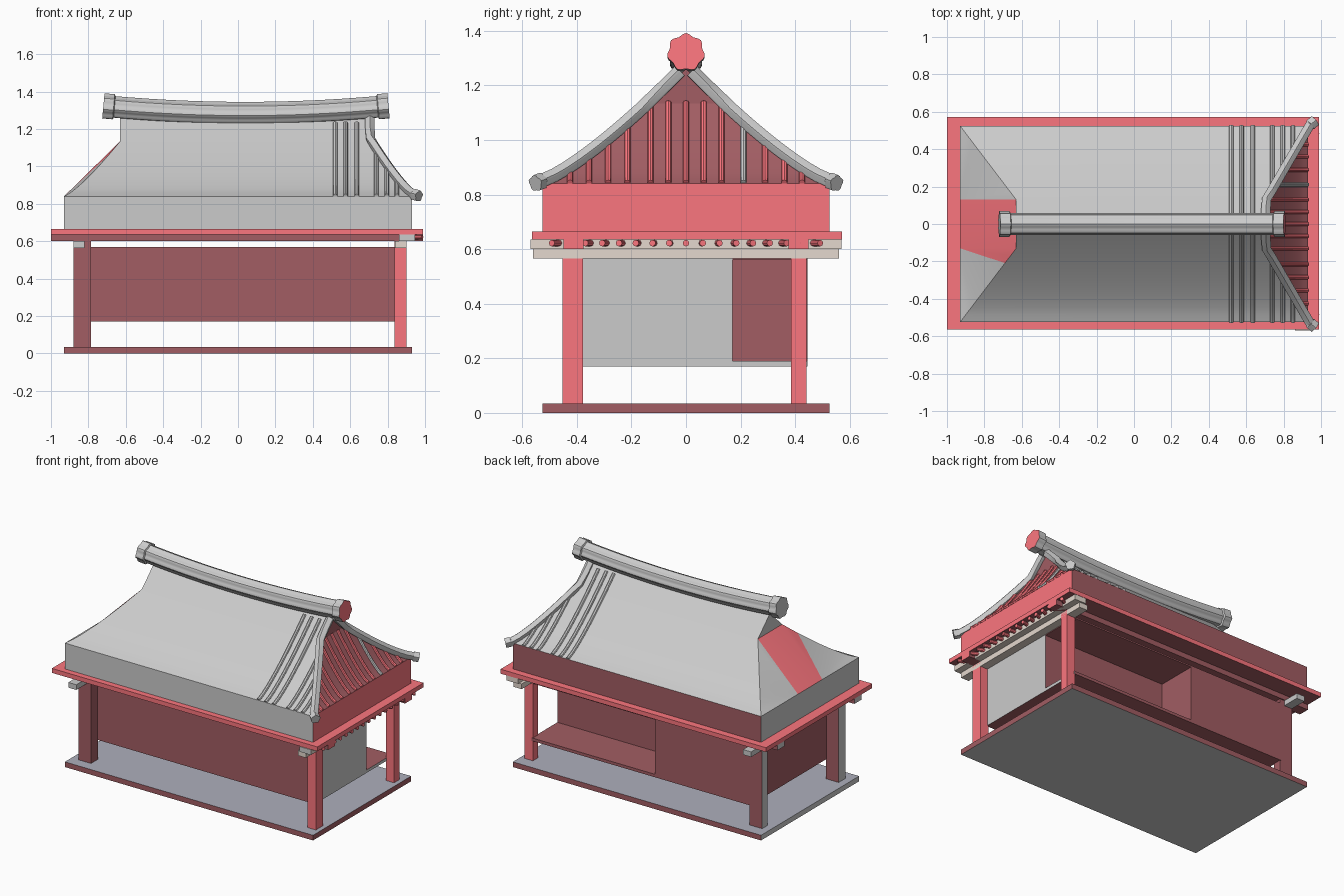
import bpy, bmesh, math
from mathutils import Vector

if "Cube" in bpy.data.objects:
    bpy.data.objects.remove(bpy.data.objects["Cube"])


def material(name, rgb):
    m = bpy.data.materials.new(name)
    m.diffuse_color = (*rgb, 1)
    m.use_nodes = True
    m.node_tree.nodes["Principled BSDF"].inputs["Base Color"].default_value = m.diffuse_color
    return m


GREY = material("grey", (.8, .8, .8))
RED = material("red", (.97, .18, .21))
DARK = material("dark_red", (.36, .11, .125))
BEIGE = material("beige", (.78, .69, .62))
SLATE = material("slate", (.42, .43, .5))
MATS = [GREY, RED, DARK, BEIGE, SLATE]


def mesh_object(name, bm, angle=25):
    bmesh.ops.remove_doubles(bm, verts=bm.verts, dist=1e-5)
    bmesh.ops.recalc_face_normals(bm, faces=bm.faces)
    me = bpy.data.meshes.new(name)
    for m in MATS:
        me.materials.append(m)
    for f in bm.faces:
        f.smooth = True
    bm.to_mesh(me)
    bm.free()
    me.set_sharp_from_angle(angle=math.radians(angle))
    ob = bpy.data.objects.new(name, me)
    bpy.context.collection.objects.link(ob)
    return ob


def face(bm, pts, mat):
    f = bm.faces.new([bm.verts.new(p) for p in pts])
    f.material_index = MATS.index(mat)


def box(name, x, y, z, mat, **sides):
    """Box from ranges; sides such as right=GREY recolour single faces."""
    bm = bmesh.new()
    bmesh.ops.create_cube(bm, size=1)
    names = {(1, 0, 0): "right", (-1, 0, 0): "left", (0, -1, 0): "front",
             (0, 1, 0): "back", (0, 0, 1): "top", (0, 0, -1): "bottom"}
    for f in bm.faces:
        f.normal_update()
        key = names[tuple(round(c) for c in f.normal)]
        f.material_index = MATS.index(sides.get(key, mat))
    for v in bm.verts:
        v.co = [r[0] + (r[1] - r[0]) * (c + .5) for r, c in zip((x, y, z), v.co)]
    return mesh_object(name, bm)


def sweep(name, path, r, scales=None, sides=8, lobes=0, depth=0, mat=GREY, end=None):
    """Sweep a round or lobed section along a path."""
    bm = bmesh.new()
    path = [Vector(p) for p in path]
    rings = []
    for i, p in enumerate(path):
        t = (path[min(i + 1, len(path) - 1)] - path[max(i - 1, 0)]).normalized()
        side = t.cross(Vector((0, 0, 1))).normalized()
        up = side.cross(t)
        s = scales[i] if scales else 1
        ring = []
        for k in range(sides):
            a = math.tau * k / sides + math.pi / 2
            q = r * s * (1 + depth * math.cos(lobes * (a - math.pi / 2)))
            ring.append(bm.verts.new(p + side * q * math.cos(a) + up * q * math.sin(a)))
        rings.append(ring)
    idx = MATS.index(mat)
    for a, b in zip(rings, rings[1:]):
        for k in range(sides):
            j = (k + 1) % sides
            bm.faces.new((a[k], a[j], b[j], b[k])).material_index = idx
    bm.faces.new(rings[0][::-1]).material_index = idx
    bm.faces.new(rings[-1]).material_index = MATS.index(end or mat)
    return mesh_object(name, bm, 30)


# Roof curve: height and end positions as functions of distance from the ridge
YE, YT, ZE, XE, XL, XR = .525, .13, .84, .93, .63, .70


def height(y):
    return ZE + .42 * max(0, 1 - y / YE) ** 1.25


def reach(y, top):
    return top + (XE - top) * max(0, y - YT) / (YE - YT)


rows = [YE + (YT - YE) * i / 10 for i in range(11)] + [.1, .067, .033, 0]

# Roof with skirt
bm = bmesh.new()
for a, b in zip(rows, rows[1:]):
    za, zb = height(a), height(b)
    ra, rb, la, lb = reach(a, XR), reach(b, XR), -reach(a, XL), -reach(b, XL)
    for s in (-1, 1):
        face(bm, [(la, s*a, za), (ra, s*a, za), (rb, s*b, zb), (lb, s*b, zb)], GREY)
        if a > YT + 1e-4:
            face(bm, [(-XE, s*YT, ZE), (la, s*a, za), (lb, s*b, zb)],
                 RED if s < 0 and a < .24 else GREY)
    ends = [(ra, rb, DARK)] + ([(la, lb, GREY)] if a < YT + 1e-4 else [])
    for ea, eb, m in ends:
        pts = [(ea, -a, za), (ea, a, za), (eb, b, zb)]
        face(bm, pts + ([(eb, -b, zb)] if b > 0 else []), m)
zt, zs = height(YT), .66
face(bm, [(-XE, -YT, ZE), (-XE, YT, ZE), (-XL, YT, zt), (-XL, -YT, zt)], RED)
for s, m in ((-1, GREY), (1, DARK)):
    face(bm, [(-XE, s*YE, zs), (XE, s*YE, zs), (XE, s*YE, ZE), (-XE, s*YE, ZE)], m)
face(bm, [(XE, -YE, zs), (XE, YE, zs), (XE, YE, ZE), (XE, -YE, ZE)], RED)
face(bm, [(-XE, -YE, zs), (-XE, YE, zs), (-XE, YE, ZE), (-XE, YT, ZE),
          (-XE, -YT, ZE), (-XE, -YE, ZE)], GREY)
face(bm, [(-XE, -YE, zs), (XE, -YE, zs), (XE, YE, zs), (-XE, YE, zs)], DARK)
mesh_object("roof", bm, 18)

# Sagging main ridge with thicker end caps
xs = [-.72, -.665, -.66] + [-.66 + 1.40 * i / 16 for i in range(1, 16)] + [.745, .75, .805]
ridge = [(x, 0, 1.285 + .036 * ((x - .04) / .76) ** 2) for x in xs]
sweep("main_ridge", ridge, .056, [1.17, 1.17] + [1] * (len(xs) - 4) + [1.17, 1.17],
      sides=42, lobes=7, depth=.07, end=RED)

# Hip ridges on the right end
for s, n in ((-1, "front"), (1, "back")):
    path = [(XR + .005, s*y, height(y) + .012) for y in (.02, .075)]
    path += [(reach(y, XR) + .008, s*y, height(y) + .012) for y in rows[10:0:-1]]
    path += [(.94, s*.528, .85), (.942, s*.53, .849), (.968, s*.552, .841)]
    sweep(n + "_hip_ridge", path, .024, [1] * (len(path) - 2) + [1.2, 1.2],
          sides=20, lobes=5, depth=.1)

# Tile rolls on the long slopes
for x in (.52, .575, .635, .74, .795, .85):
    stop = 0.03 if x < XR else YT + (x - XR) / (XE - XR) * (YE - YT)
    for s, n in ((-1, "front"), (1, "back")):
        ys = [YE + (stop - YE) * i / 10 for i in range(11)]
        sweep(f"{n}_tile_roll", [(x, s*y, height(y) + .002) for y in ys], .012)

# Tile rolls on the right end slope
for y in (-.425, -.355, -.285, -.215, -.13, -.065, 0, .065, .13, .21, .29, .36, .425):
    stop = max(abs(y), YT)
    ts = [YE + (stop - YE) * i / 8 for i in range(9)]
    sweep("end_tile_roll", [(reach(t, XR), y, height(t) + .004) for t in ts], .011,
          mat=GREY if y == .21 else RED)

# Eave board and supporting beams
box("eave_board", (-1, .99), (-.565, .572), (.635, .665), RED, bottom=DARK)
for y, n in ((-.412, "front"), (.412, "back")):
    box(n + "_long_beam", (-1, .99), (y - .037, y + .037), (.6, .635), DARK,
        left=GREY, right=RED)
for x, n, m in ((-.85, "left", GREY), (.87, "right", BEIGE)):
    box(n + "_cross_beam", (x - .03, x + .03), (-.56, .56), (.565, .6), m)
box("right_eave_beam", (.86, .945), (-.57, .57), (.6, .635), BEIGE, front=GREY)

# Rafters fanning out below the right eave
for i in range(-8, 9):
    y = i * .058
    sweep("rafter", [(.86, y * .9, .622), (.985, y * 1.06, .622)], .012, mat=RED)

# Posts
for y, n in (((-.452, -.377), "front"), ((.385, .442), "back")):
    box(n + "_left_post", (-.88, -.785), y, (.03, .6), DARK, left=GREY)
    box(n + "_right_post", (.838, .9), y, (.03, .6), RED)

# Raised room with a recessed back porch
box("room_front", (-.79, .845), (-.385, .17), (.17, .57), DARK, right=GREY)
box("room_back", (-.79, -.08), (.17, .445), (.17, .57), DARK)
box("porch_floor", (-.08, .845), (.17, .445), (.17, .19), DARK, right=GREY)
box("porch_ceiling", (-.08, .845), (.17, .445), (.56, .57), DARK)

# Ground slab
box("base_slab", (-.93, .93), (-.525, .525), (0, .035), DARK,
    top=SLATE, bottom=GREY, left=GREY)
